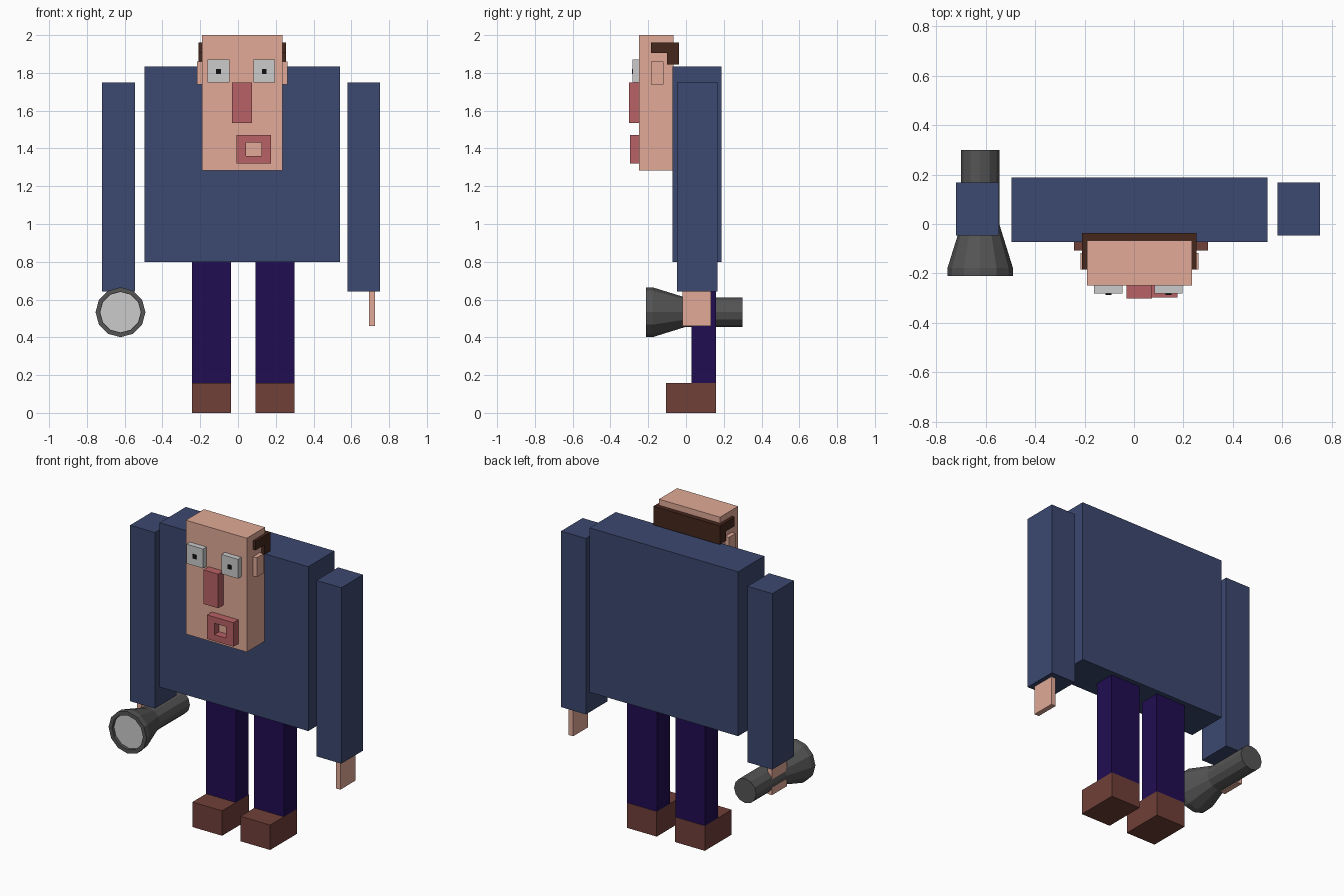
import bpy, bmesh, math

if "Cube" in bpy.data.objects:
    bpy.data.objects.remove(bpy.data.objects["Cube"])

CX = 0.024  # the figure's own symmetry line


def mat(name, r, g, b):
    m = bpy.data.materials.new(name)
    m.diffuse_color = (r, g, b, 1)
    m.use_nodes = True
    m.node_tree.nodes["Principled BSDF"].inputs["Base Color"].default_value = m.diffuse_color
    return m


SKIN = mat("skin", 0.75, 0.40, 0.31)
BLUE = mat("coat_blue", 0.045, 0.065, 0.16)
NAVY = mat("trouser_navy", 0.015, 0.004, 0.085)
SHOE = mat("shoe_brown", 0.16, 0.05, 0.04)
HAIR = mat("hair_brown", 0.06, 0.02, 0.012)
RED = mat("lip_red", 0.48, 0.12, 0.13)
BLACK = mat("black", 0.005, 0.005, 0.005)
DARK = mat("dark_grey", 0.09, 0.09, 0.09)


def finish(name, bm, m):
    bmesh.ops.recalc_face_normals(bm, faces=bm.faces)
    me = bpy.data.meshes.new(name)
    bm.to_mesh(me)
    bm.free()
    if m:
        me.materials.append(m)
    ob = bpy.data.objects.new(name, me)
    bpy.context.collection.objects.link(ob)
    return ob


def box(name, x, y, z, m=None):
    bm = bmesh.new()
    bmesh.ops.create_cube(bm, size=1)
    for v in bm.verts:
        v.co = [(a + b) / 2 + c * (b - a) for c, (a, b) in zip(v.co, (x, y, z))]
    return finish(name, bm, m)


def pair(name, x, y, z, m=None, cx=CX):
    box(name + "_left", x, y, z, m)
    box(name + "_right", (2 * cx - x[1], 2 * cx - x[0]), y, z, m)


def prism(name, pts, place, m):
    """Extrude an outline; place(u, v, t) gives the position for t = 0 and 1."""
    bm = bmesh.new()
    a, b = [[bm.verts.new(place(u, v, t)) for u, v in pts] for t in (0, 1)]
    bm.faces.new(a)
    bm.faces.new(b[::-1])
    for i in range(len(pts)):
        j = (i + 1) % len(pts)
        bm.faces.new((a[i], a[j], b[j], b[i]))
    return finish(name, bm, m)


def turned(name, profile, x, z, m=None, sides=12):
    """Faceted solid turned about a line along y; profile is (radius, y)."""
    bm = bmesh.new()
    rings = []
    for r, y in profile:
        rings.append([bm.verts.new((x + r * math.cos(math.tau * i / sides), y,
                                    z + r * math.sin(math.tau * i / sides)))
                      for i in range(sides)])
    for a, b in zip(rings, rings[1:]):
        for i in range(sides):
            j = (i + 1) % sides
            bm.faces.new((a[i], a[j], b[j], b[i]))
    bm.faces.new(rings[0])
    bm.faces.new(rings[-1])
    return finish(name, bm, m)


# Body and limbs
box("torso", (-0.495, 0.54), (-0.072, 0.188), (0.80, 1.835), BLUE)
pair("leg", (0.092, 0.299), (0.03, 0.158), (0.157, 0.80), NAVY, 0.028)
pair("shoe", (0.092, 0.299), (-0.107, 0.16), (0, 0.157), SHOE, 0.028)
pair("arm", (0.58, 0.753), (-0.047, 0.168), (0.642, 1.75), BLUE, 0.017)
pair("hand", (0.694, 0.726), (-0.018, 0.132), (0.46, 0.642), SKIN, 0.017)

# Head and face
box("head", (-0.19, 0.235), (-0.248, -0.067), (1.283, 2.0), SKIN)
pair("ear", (0.235, 0.261), (-0.185, -0.118), (1.738, 1.86), SKIN, 0.0225)
pair("eye", (0.082, 0.197), (-0.282, -0.248), (1.748, 1.87), None, 0.018)
pair("pupil", (0.127, 0.152), (-0.287, -0.282), (1.794, 1.82), BLACK, 0.018)
box("nose", (-0.031, 0.073), (-0.301, -0.248), (1.536, 1.75), RED)

# Square ring mouth, open onto the face behind it
bm = bmesh.new()
loops = [[bm.verts.new((x, y, z)) for x, z in ((x0, z0), (x1, z0), (x1, z1), (x0, z1))]
         for y, x0, x1, z0, z1 in ((-0.248, -0.008, 0.176, 1.32, 1.471),
                                   (-0.297, -0.008, 0.176, 1.32, 1.471),
                                   (-0.297, 0.043, 0.125, 1.36, 1.432),
                                   (-0.248, 0.043, 0.125, 1.36, 1.432))]
for k in range(4):
    a, b = loops[k], loops[(k + 1) % 4]
    for i in range(4):
        j = (i + 1) % 4
        bm.faces.new((a[i], a[j], b[j], b[i]))
finish("mouth", bm, RED)

# Hair: L-shaped sides and a strip across the back
side = [(-0.185, 1.962), (-0.036, 1.962), (-0.036, 1.845),
        (-0.1, 1.845), (-0.1, 1.905), (-0.185, 1.905)]
for name, x0 in (("hair_side_left", 0.235), ("hair_side_right", -0.21)):
    prism(name, side, lambda u, v, t: (x0 + 0.018 * t + 0.002 * (x0 < 0) * t, u, v), HAIR)
box("hair_back", (-0.19, 0.235), (-0.067, -0.036), (1.845, 1.962), HAIR)

# Torch held in the right hand, with a recessed lens
turned("torch", [(0.108, -0.19), (0.108, -0.211), (0.132, -0.211), (0.132, -0.177),
                 (0.077, 0.0), (0.077, 0.30)], -0.622, 0.533, DARK)
turned("torch_lens", [(0.107, -0.193), (0.107, -0.188)], -0.622, 0.533)
